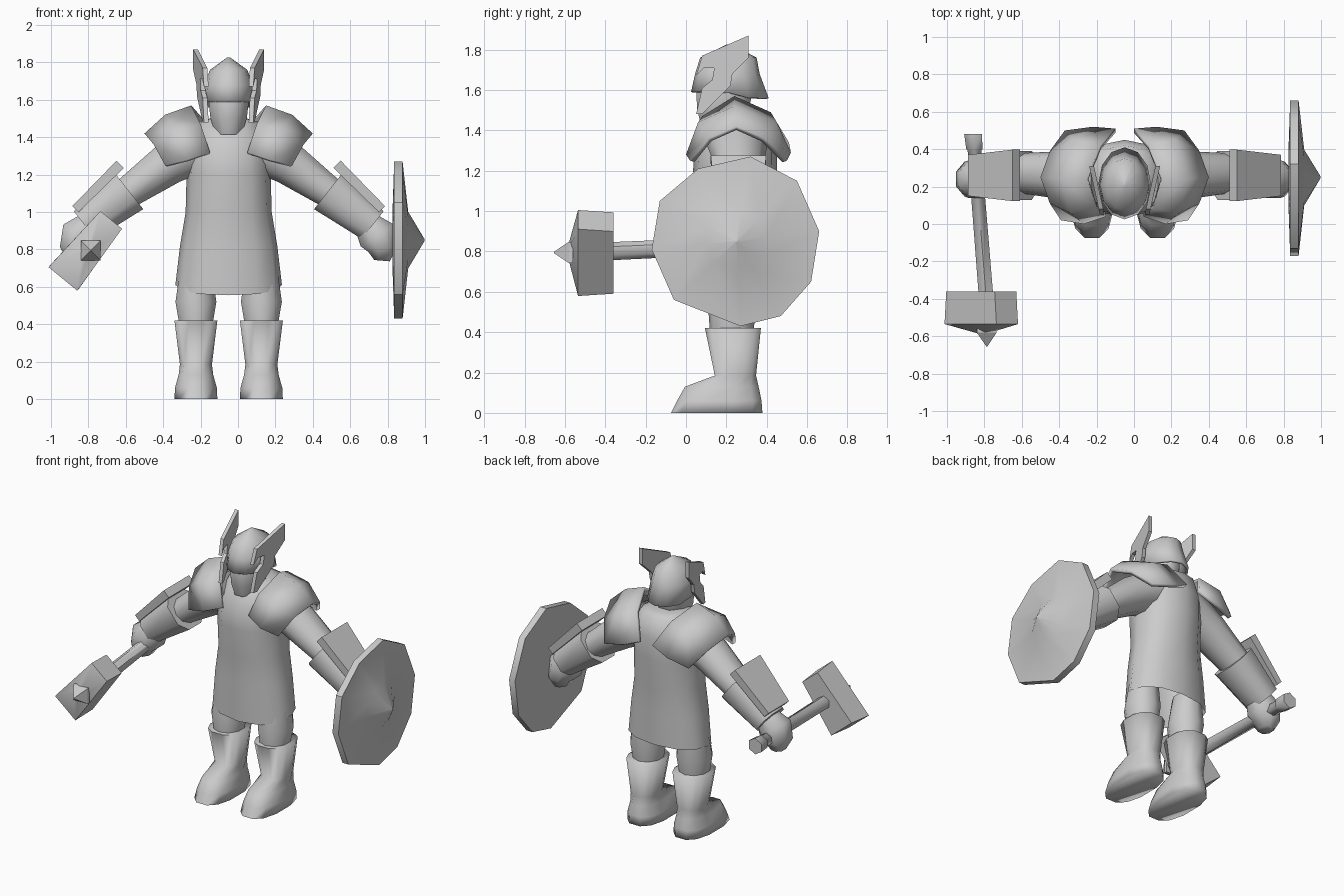
import bpy, bmesh, math
from mathutils import Vector

if "Cube" in bpy.data.objects:
    bpy.data.objects.remove(bpy.data.objects["Cube"], do_unlink=True)

grey = bpy.data.materials.new("plain grey")
grey.use_nodes = True
grey.diffuse_color = (0.6, 0.6, 0.6, 1)
grey.node_tree.nodes["Principled BSDF"].inputs["Base Color"].default_value = (0.6, 0.6, 0.6, 1)

MID = -0.05          # x of the body's mirror plane
SIDES = (("left", 1), ("right", -1))


def finish(name, bm, angle):
    bmesh.ops.recalc_face_normals(bm, faces=bm.faces)
    mesh = bpy.data.meshes.new(name)
    bm.to_mesh(mesh)
    bm.free()
    mesh.materials.append(grey)
    ob = bpy.data.objects.new(name, mesh)
    bpy.context.collection.objects.link(ob)
    bpy.ops.object.select_all(action="DESELECT")
    ob.select_set(True)
    bpy.context.view_layer.objects.active = ob
    bpy.ops.object.shade_smooth_by_angle(angle=math.radians(angle))
    return ob


def ring(c, a, b, n=10, power=1.0, turn=0.5):
    """Rounded polygon around c spanned by half axes a and b; power < 1 is boxier."""
    c, a, b = Vector(c), Vector(a), Vector(b)
    pts = []
    for i in range(n):
        t = 2 * math.pi * (i + turn) / n
        u, v = (math.copysign(abs(w) ** power, w) for w in (math.cos(t), math.sin(t)))
        pts.append(c + a * u + b * v)
    return pts


def loft(name, rings, closed=True, caps=(True, True), angle=60):
    bm = bmesh.new()
    rows = [[bm.verts.new(p) for p in r] for r in rings]
    n = len(rows[0])
    for r, s in zip(rows, rows[1:]):
        for i in range(n if closed else n - 1):
            j = (i + 1) % n
            bm.faces.new((r[i], r[j], s[j], s[i]))
    for row, cap in ((rows[0], caps[0]), (rows[-1], caps[1])):
        if cap and closed:
            bm.faces.new(row)
    return finish(name, bm, angle)


def levels_to_rings(levels, x=MID, n=10, power=1.0, turn=0.5):
    """Levels are (z, half width, front y, back y)."""
    return [ring((x, (f + k) / 2, z), (w, 0, 0), (0, (k - f) / 2, 0), n, power, turn)
            for z, w, f, k in levels]


def limb(name, s, joints, n=10, power=1.0):
    """Joints are (offset from mid plane, y, z, half depth in xz, half depth in y)."""
    pts = [Vector((MID + s * u, y, z)) for u, y, z, _, _ in joints]
    rings = []
    for i, j in enumerate(joints):
        d = pts[min(i + 1, len(pts) - 1)] - pts[max(i - 1, 0)]
        across = Vector((-d.z, 0, d.x)).normalized()
        rings.append(ring(pts[i], across * j[3], (0, j[4], 0), n, power))
    loft(name, rings)


def solidify(ob, thickness, offset):
    mod = ob.modifiers.new("thickness", "SOLIDIFY")
    mod.thickness, mod.offset = thickness, offset


# Tunic, open at a hem that dips towards the front
tunic = levels_to_rings([(0.61, 0.285, 0.075, 0.415), (0.82, 0.26, 0.07, 0.42), (1.0, 0.23, 0.065, 0.425),
                         (1.2, 0.225, 0.035, 0.45), (1.35, 0.22, 0.045, 0.45), (1.48, 0.17, 0.13, 0.42),
                         (1.5, 0.1, 0.16, 0.36)], n=12, power=0.9, turn=0)
for p in tunic[0]:
    p.z -= 0.055 * max(0, 0.245 - p.y) / 0.17
loft("tunic", tunic, caps=(False, True))

# Head and helmet
loft("face", levels_to_rings([(1.415, 0.075, 0.07, 0.28), (1.5, 0.105, 0.045, 0.32),
                              (1.58, 0.115, 0.04, 0.34), (1.68, 0.105, 0.06, 0.34)], n=8))
helmet = levels_to_rings([(1.56, 0.14, 0.025, 0.41), (1.68, 0.13, 0.045, 0.365),
                          (1.76, 0.1, 0.07, 0.35), (1.825, 0.01, 0.20, 0.23)], n=12, turn=0)
for p in helmet[0]:
    p.z += 0.03 * max(0, min(1, (0.32 - p.y) / 0.12))
solidify(loft("helmet", helmet, caps=(False, True)), 0.015, -1)

wing = ((0.31, 1.87), (0.08, 1.77), (0.05, 1.67), (0.09, 1.71), (0.14, 1.71), (0.13, 1.65),
        (0.08, 1.61), (0.05, 1.48), (0.08, 1.48), (0.22, 1.62), (0.23, 1.68), (0.31, 1.76))

# Shoulder shell rails, from neck to arm: front hem, front, top, back, back hem
rails = (((0.10, 0.04, 1.32), (0.15, 0.08, 1.47), (0.20, 0.24, 1.57), (0.13, 0.42, 1.49), (0.05, 0.51, 1.34)),
         ((0.22, 0.0, 1.28), (0.29, 0.06, 1.44), (0.34, 0.24, 1.52), (0.27, 0.45, 1.44), (0.17, 0.52, 1.29)),
         ((0.34, 0.02, 1.25), (0.40, 0.11, 1.36), (0.45, 0.25, 1.42), (0.40, 0.39, 1.36), (0.32, 0.50, 1.25)))

for side, s in SIDES:
    # Helmet wings lean outwards to the back
    loft(side + "_helmet_wing", [[(MID + s * (t + 0.22 * (y - 0.04)), y, z) for y, z in wing]
                                 for t in (0.105, 0.13)], angle=20)

    # Shoulder guard
    shell = loft(side + "_shoulder_guard", [[(MID + s * u, y, z) for u, y, z in r] for r in rails],
                 closed=False)
    inward = shell.data.polygons[1].normal.z > 0
    solidify(shell, 0.025, -1 if inward else 1)

    # Arm, bracer, bracer plate and hand
    limb(side + "_arm", s, [(0.12, 0.25, 1.36, 0.14, 0.16), (0.32, 0.26, 1.26, 0.12, 0.13),
                            (0.53, 0.27, 1.11, 0.09, 0.11), (0.74, 0.26, 0.94, 0.08, 0.09)])
    limb(side + "_bracer", s, [(0.535, 0.26, 1.115, 0.135, 0.14), (0.77, 0.26, 0.93, 0.1, 0.115)],
         n=8, power=0.8)
    limb(side + "_bracer_plate", s, [(0.58, 0.26, 1.255, 0.03, 0.15), (0.82, 0.26, 1.015, 0.025, 0.12)],
         n=4, power=0.25)
    limb(side + "_hand", s, [(0.73, 0.25, 0.945, 0.075, 0.08), (0.795, 0.24, 0.875, 0.115, 0.11),
                             (0.825, 0.24, 0.80, 0.085, 0.10), (0.82, 0.24, 0.74, 0.045, 0.06)], n=8)

    # Thigh and boot
    x = MID + s * 0.175
    loft(side + "_thigh", levels_to_rings([(0.38, 0.09, 0.12, 0.33), (0.52, 0.115, 0.11, 0.35),
                                           (0.72, 0.085, 0.14, 0.34)], x))
    loft(side + "_boot", levels_to_rings([(0, 0.118, -0.08, 0.385), (0.06, 0.115, -0.05, 0.38),
                                          (0.13, 0.095, -0.01, 0.365), (0.185, 0.088, 0.14, 0.35),
                                          (0.42, 0.118, 0.09, 0.375)], x, n=12, power=0.8), angle=100)

# Shield: ten-sided plate with a shallow cone and a pointed boss
rim = ((0.32, 1.27), (0.55, 1.15), (0.66, 0.90), (0.62, 0.65), (0.47, 0.48), (0.27, 0.43),
       (-0.06, 0.56), (-0.17, 0.81), (-0.13, 1.05), (0.06, 1.21))
loft("shield", [[(x, 0.25 + k * (y - 0.25), 0.85 + k * (z - 0.85)) for y, z in rim]
                for x, k in ((0.825, 0.3), (0.835, 1), (0.88, 1), (0.91, 0.36), (0.998, 0.01))], angle=40)

# Hammer: shaft, head with a shallow point, and square spike
butt, top = Vector((-0.86, 0.48, 0.84)), Vector((-0.79, -0.4, 0.80))
loft("hammer_shaft", [ring(butt.lerp(top, t), (w, 0, 0), (0, 0, w), 6)
                      for t, w in ((0, 0.055), (0.09, 0.05), (0.1, 0.042), (1, 0.045))])
along, wide = Vector((0.63, 0, 0.77)), Vector((0.77, 0, -0.63))
loft("hammer_head", [[Vector((-0.807, y, 0.80)) + along * a * i + wide * b * j
                      for i, j in ((-1, -1), (1, -0.75), (1, 0.75), (-1, 1))]
                     for y, a, b in ((-0.36, 0.19, 0.1), (-0.535, 0.205, 0.1), (-0.585, 0.02, 0.02))],
     angle=40)
loft("hammer_spike", [ring((-0.787, y, 0.795), (w, 0, 0), (0, 0, w), 4)
                      for y, w in ((-0.56, 0.075), (-0.58, 0.075), (-0.655, 0.004))], angle=15)
